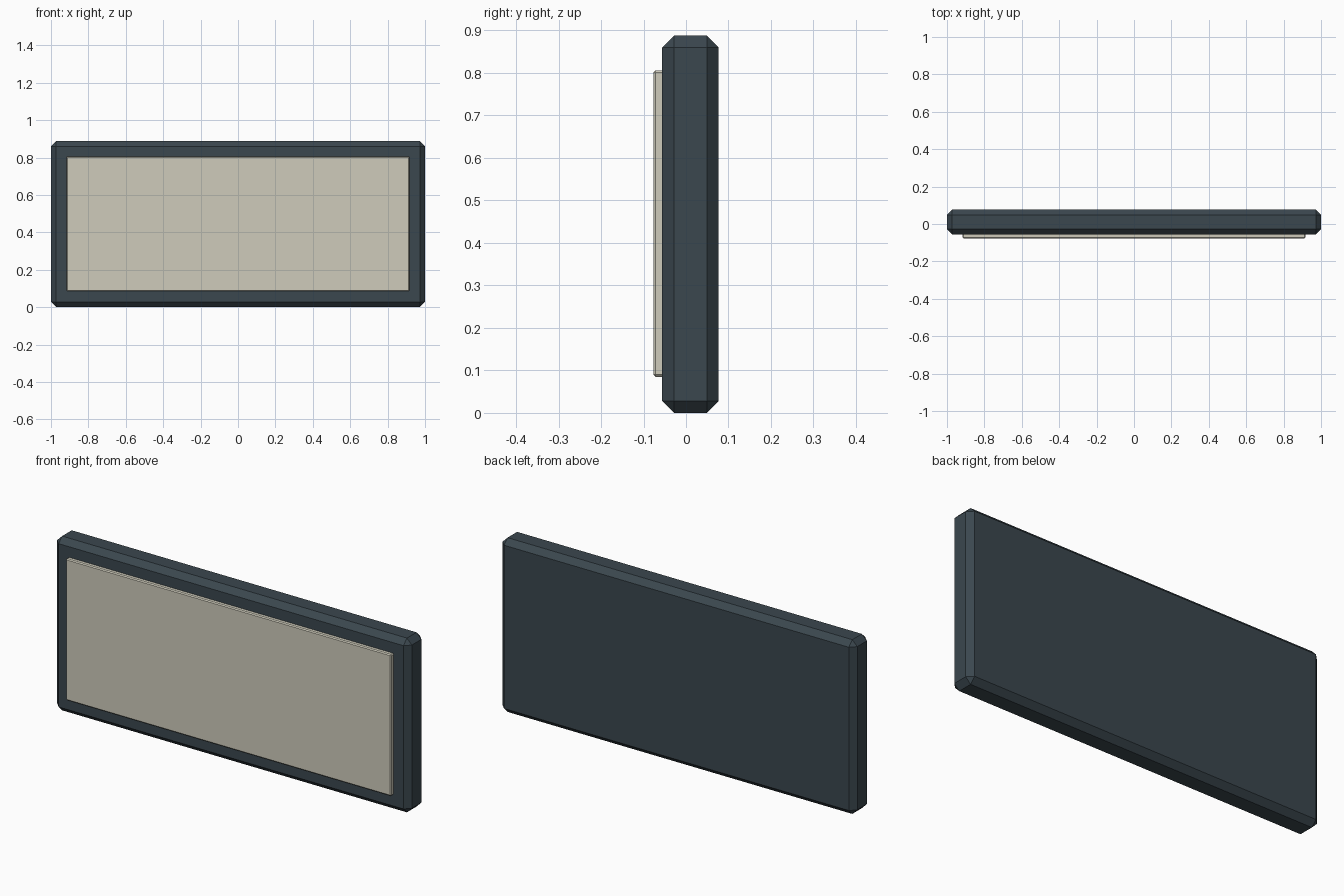
import bpy
import bmesh

cube = bpy.data.objects.get("Cube")
if cube:
    bpy.data.objects.remove(cube, do_unlink=True)


def material(name, rgb):
    mat = bpy.data.materials.new(name)
    mat.use_nodes = True
    mat.diffuse_color = (*rgb, 1)
    mat.node_tree.nodes["Principled BSDF"].inputs["Base Color"].default_value = (*rgb, 1)
    return mat


def chamfered_box(name, low, high, chamfer, mat):
    """Flat-faced box between two corners, with every edge chamfered."""
    bm = bmesh.new()
    bmesh.ops.create_cube(bm, size=1)
    for v in bm.verts:
        v.co = [l + (c + 0.5) * (h - l) for l, c, h in zip(low, v.co, high)]
    bmesh.ops.bevel(bm, geom=bm.edges[:], offset=chamfer, segments=1,
                    affect='EDGES', profile=0.5)
    mesh = bpy.data.meshes.new(name)
    bm.to_mesh(mesh)
    bm.free()
    mesh.materials.append(mat)
    obj = bpy.data.objects.new(name, mesh)
    bpy.context.scene.collection.objects.link(obj)
    return obj


slate = material("dark slate", (0.043, 0.063, 0.077))
cream = material("warm cream", (0.62, 0.60, 0.50))

# Thick backing board
chamfered_box("backing_board", (-1, -0.056, 0), (1, 0.077, 0.888), 0.028, slate)

# Thin raised panel on the front, seated slightly into the board
chamfered_box("front_panel", (-0.917, -0.077, 0.085), (0.917, -0.045, 0.806), 0.005, cream)
